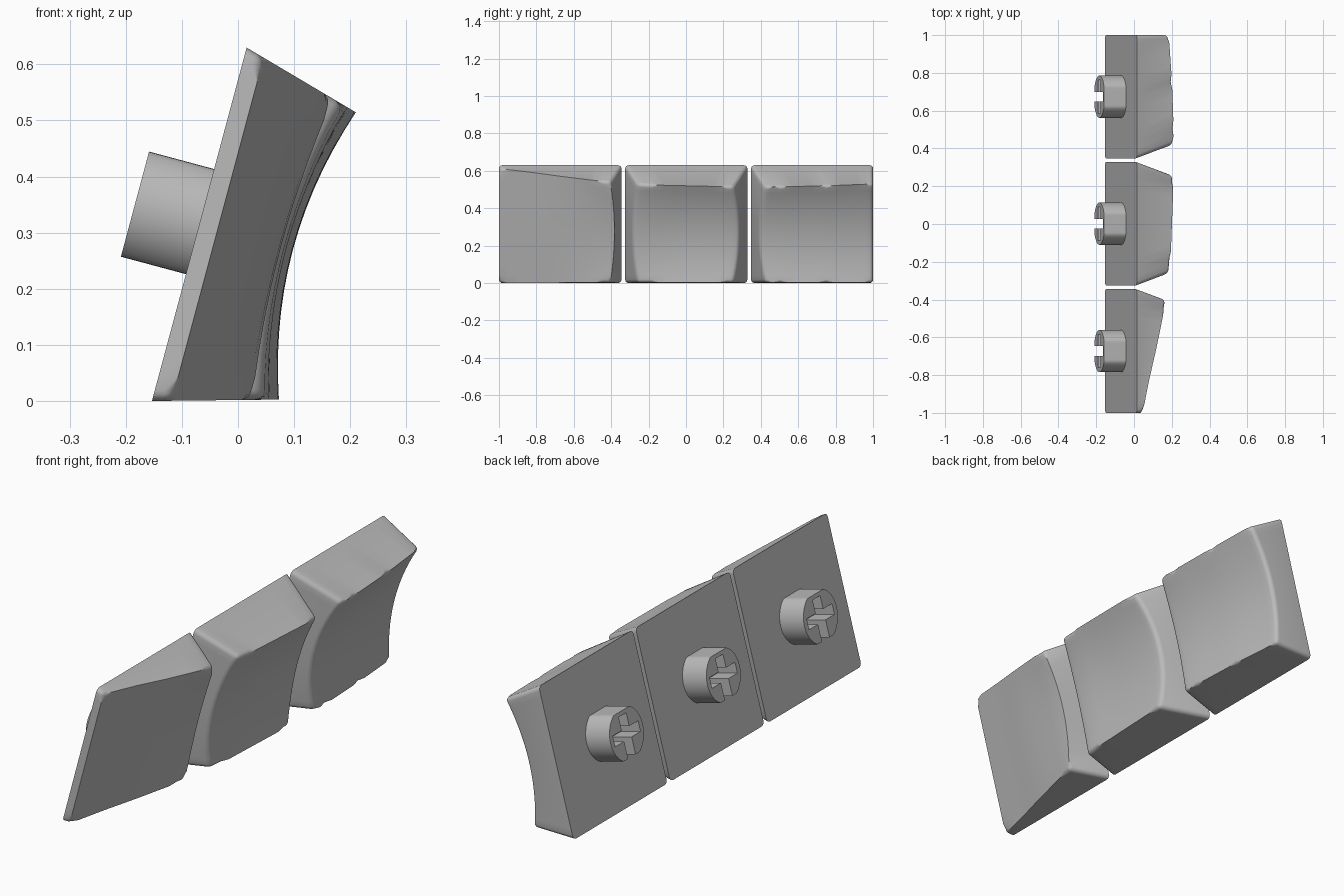
import bpy, bmesh, math

if "Cube" in bpy.data.objects:
    bpy.data.objects.remove(bpy.data.objects["Cube"], do_unlink=True)

TILT = math.radians(15)
ORIGIN = (-0.069, 0, 0.315)
HALF = 0.326          # half height of a cap's base
N = 14                # cells across a cap's top

grey = bpy.data.materials.new("plain_grey")
grey.use_nodes = True
grey.diffuse_color = (0.5, 0.5, 0.5, 1)
grey.node_tree.nodes["Principled BSDF"].inputs["Base Color"].default_value = (0.5, 0.5, 0.5, 1)

# Height of the row's upper rim along y
RIM = [(-1, .034), (-.82, .074), (-.66, .115), (-.42, .17), (-.2, .199),
       (.22, .217), (.5, .218), (.75, .208), (1, .189)]


def rim_height(y):
    for (a, ha), (b, hb) in zip(RIM, RIM[1:]):
        if y <= b:
            return ha + (hb - ha) * (y - a) / (b - a)
    return RIM[-1][1]


def dish_depth(y):
    k = min(max((y + 0.8) / 0.8, 0), 1)
    return 0.045 * k * k * (3 - 2 * k)


def add_object(name, bm):
    bmesh.ops.recalc_face_normals(bm, faces=bm.faces)
    mesh = bpy.data.meshes.new(name)
    bm.to_mesh(mesh)
    bm.free()
    obj = bpy.data.objects.new(name, mesh)
    bpy.context.collection.objects.link(obj)
    obj.location = ORIGIN
    obj.rotation_euler = (0, TILT, 0)
    mesh.materials.append(grey)
    return obj


def smooth(obj):
    bpy.ops.object.select_all(action='DESELECT')
    obj.select_set(True)
    bpy.context.view_layer.objects.active = obj
    bpy.ops.object.shade_smooth_by_angle(angle=math.radians(35))


def top_point(y0, y1, taper0, taper1, s, t):
    """Point on the dished top; local x is height, z runs up the cap."""
    slope = 0.35 - 0.1 * (1 - t * t)
    y = y0 + (y1 - y0) * s
    for _ in range(4):
        h = rim_height(y) - dish_depth(y) * (1 - t * t)
        a, b = y0 + taper0 * slope * h, y1 - taper1 * slope * h
        y = a + (b - a) * s
    return (h, y, t * (HALF - 0.28 * rim_height(y)))


def make_cap(name, y0, y1, taper0, taper1):
    bm = bmesh.new()
    top, base = {}, {}
    for i in range(N + 1):
        for j in range(N + 1):
            s, t = i / N, 2 * j / N - 1
            top[i, j] = bm.verts.new(top_point(y0, y1, taper0, taper1, s, t))
            if i in (0, N) or j in (0, N):
                base[i, j] = bm.verts.new((0, y0 + (y1 - y0) * s, t * HALF))
    for i in range(N):
        for j in range(N):
            bm.faces.new([top[i, j], top[i + 1, j], top[i + 1, j + 1], top[i, j + 1]])
    # Side walls follow the rim round to the flat base
    ring = ([(i, 0) for i in range(N)] + [(N, j) for j in range(N)]
            + [(i, N) for i in range(N, 0, -1)] + [(0, j) for j in range(N, 0, -1)])
    soft = []
    for p, q in zip(ring, ring[1:] + ring[:1]):
        bm.faces.new([top[p], base[p], base[q], top[q]])
        soft.append(bm.edges.get((top[p], top[q])))
        if p[0] in (0, N) and p[1] in (0, N):
            soft.append(bm.edges.get((top[p], base[p])))
    bm.faces.new([base[p] for p in ring])
    bmesh.ops.bevel(bm, geom=soft, offset=0.018, offset_type='OFFSET', segments=4,
                    profile=0.5, affect='EDGES', clamp_overlap=True)
    smooth(add_object(name, bm))


def prism(outline, x0, x1):
    bm = bmesh.new()
    ends = [[bm.verts.new((x, y, z)) for y, z in outline] for x in (x0, x1)]
    for f in ends:
        bm.faces.new(f)
    for k in range(len(outline)):
        m = (k + 1) % len(outline)
        bm.faces.new([ends[0][k], ends[0][m], ends[1][m], ends[1][k]])
    return bm


def box(y0, y1, z0, z1):
    return [(y0, z0), (y1, z0), (y1, z1), (y0, z1)]


def make_stem(name, y):
    # Round post flattened above and below, with a cross-shaped socket
    outline = []
    for k in range(64):
        a = 2 * math.pi * (k + 0.5) / 64
        z = min(max(0.112 * math.sin(a), -0.097), 0.097)
        outline.append((y + 0.112 * math.cos(a), 0.005 + z))
    stem = add_object(name, prism(outline, -0.12, 0.01))
    slots = [box(y - 0.088, y + 0.088, -0.018, 0.028),
             box(y - 0.026, y + 0.026, -0.15, 0.085)]
    for slot in slots:
        cutter = add_object("socket_cutter", prism(slot, -0.2, -0.02))
        cutter.hide_render = True
        mod = stem.modifiers.new("socket", 'BOOLEAN')
        mod.operation, mod.solver, mod.object = 'DIFFERENCE', 'EXACT', cutter
        bpy.context.view_layer.objects.active = stem
        bpy.ops.object.modifier_apply(modifier=mod.name)
        bpy.data.objects.remove(cutter, do_unlink=True)
    smooth(stem)


# Name, base start, base end, and whether each end wall leans inward
for name, y0, y1, taper0, taper1 in [("right_key", -1, -0.345, 0, 1),
                                     ("middle_key", -0.325, 0.328, 1, 1),
                                     ("left_key", 0.348, 1, 1, 0)]:
    make_cap(name + "_cap", y0, y1, taper0, taper1)
    make_stem(name + "_stem", (y0 + y1) / 2)
